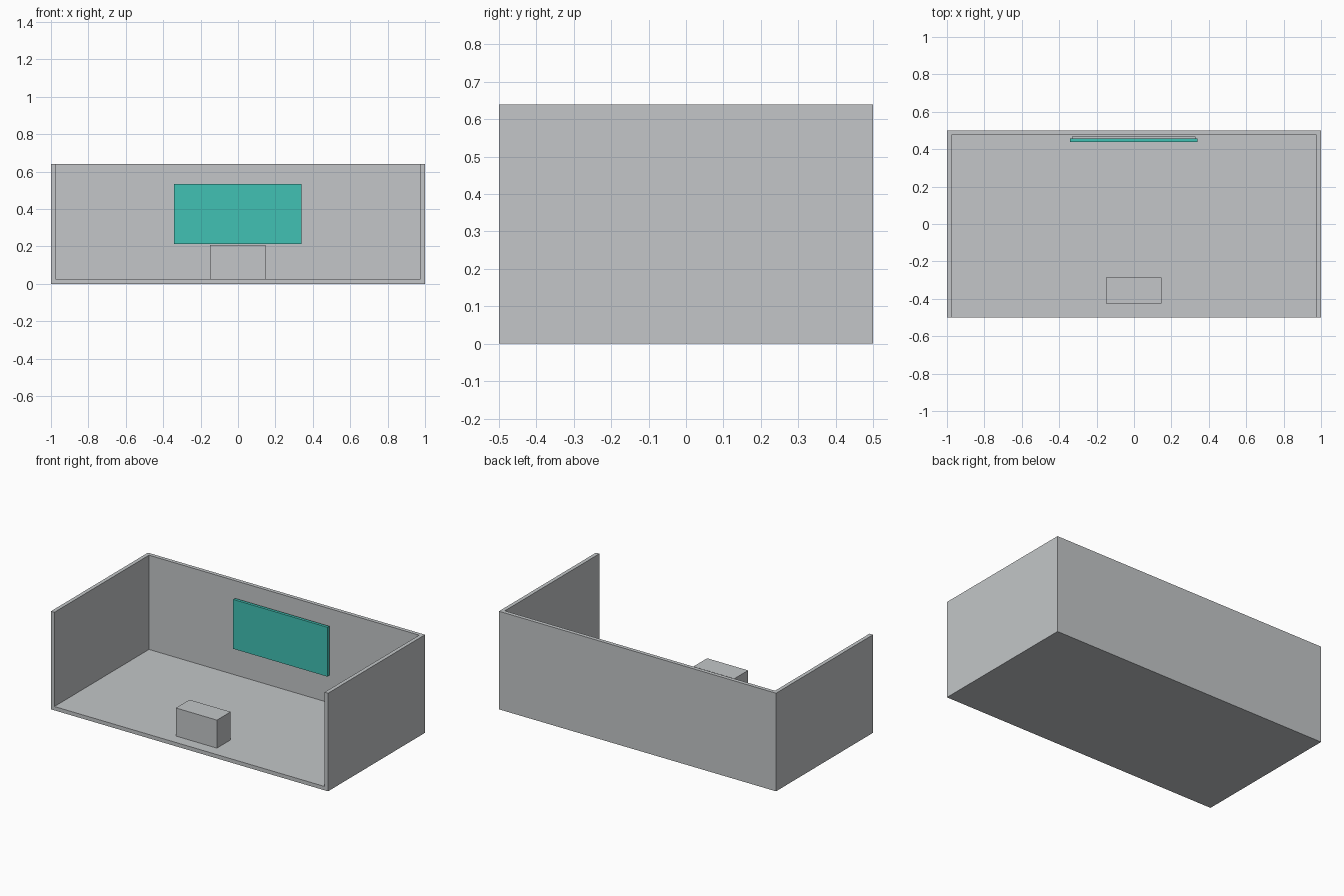
import bpy
import bmesh

if "Cube" in bpy.data.objects:
    bpy.data.objects.remove(bpy.data.objects["Cube"])


def material(name, rgb):
    m = bpy.data.materials.new(name)
    m.diffuse_color = (*rgb, 1.0)
    m.use_nodes = True
    m.node_tree.nodes["Principled BSDF"].inputs["Base Color"].default_value = m.diffuse_color
    return m


grey = material("light_grey", (0.546, 0.565, 0.578))
teal = material("teal", (0.053, 0.533, 0.456))


def box(name, lo, hi, mat, open_sides=()):
    """Box between two corners; faces whose normals are in open_sides are left out."""
    bm = bmesh.new()
    bmesh.ops.create_cube(bm, size=1)
    bm.normal_update()
    gone = [f for f in bm.faces
            if tuple(round(c) for c in f.normal) in open_sides]
    bmesh.ops.delete(bm, geom=gone, context='FACES')
    for v in bm.verts:
        v.co = [a + (c + 0.5) * (b - a) for a, b, c in zip(lo, hi, v.co)]
    mesh = bpy.data.meshes.new(name)
    bm.to_mesh(mesh)
    bm.free()
    mesh.materials.append(mat)
    obj = bpy.data.objects.new(name, mesh)
    bpy.context.collection.objects.link(obj)
    return obj


# Room: floor, back wall and two side walls, open at the front and top
room = box("room_shell", (-1, -0.5, 0), (1, 0.5, 0.64), grey,
           open_sides=((0, -1, 0), (0, 0, 1)))
walls = room.modifiers.new("wall_thickness", 'SOLIDIFY')
walls.thickness = 0.025
walls.offset = -1
walls.use_even_offset = True

# Wall screen: coloured panel with a slightly smaller backing
box("screen_panel", (-0.341, 0.438, 0.213), (0.339, 0.457, 0.535), teal)
box("screen_backing", (-0.332, 0.457, 0.222), (0.33, 0.469, 0.526), grey)

# Desk standing near the front of the floor
box("desk", (-0.15, -0.426, 0.025), (0.146, -0.285, 0.208), grey)
